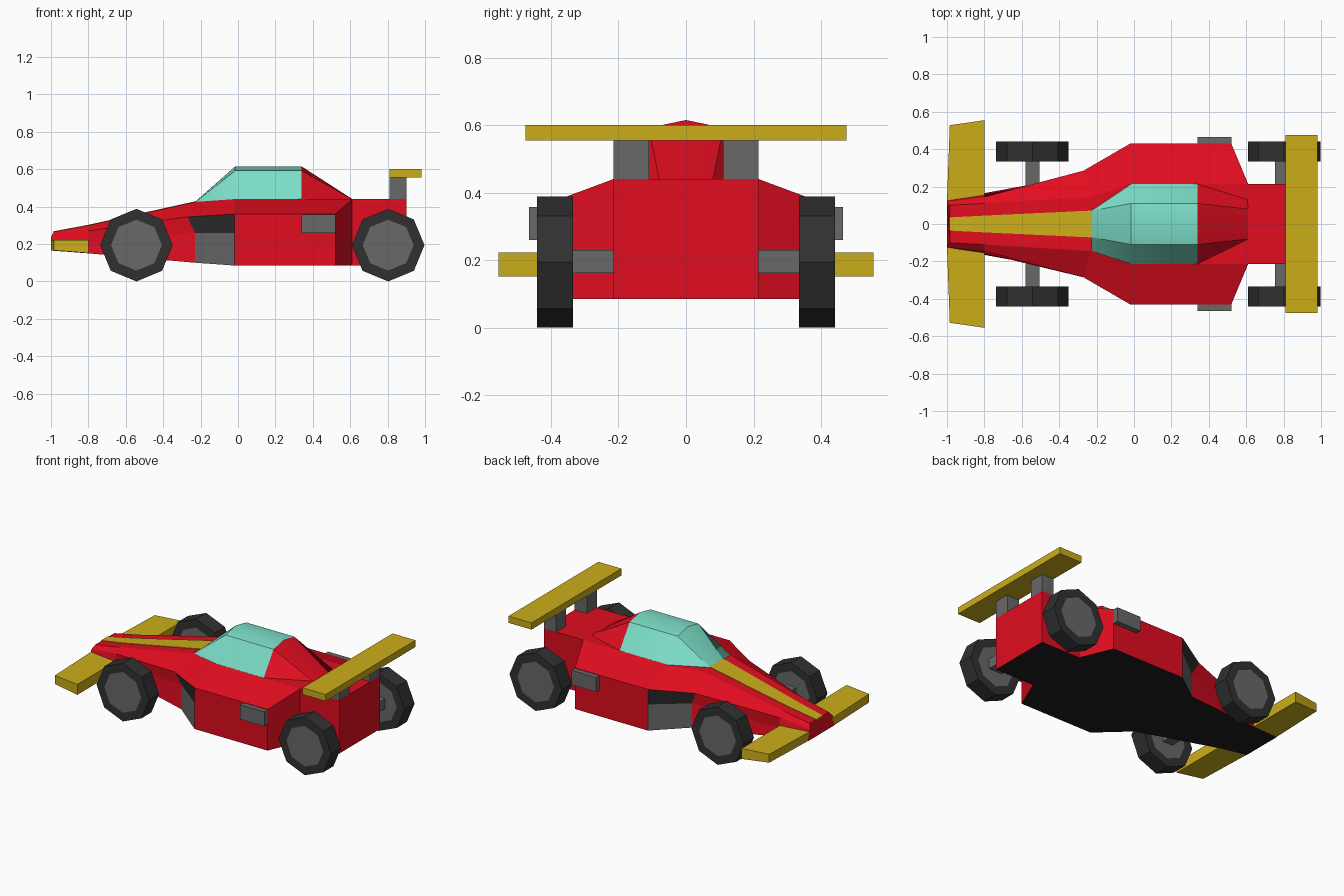
import bpy, bmesh, math
from mathutils import Matrix

if "Cube" in bpy.data.objects:
    bpy.data.objects.remove(bpy.data.objects["Cube"])


def material(name, rgb):
    m = bpy.data.materials.new(name)
    m.diffuse_color = (*rgb, 1)
    m.use_nodes = True
    m.node_tree.nodes["Principled BSDF"].inputs["Base Color"].default_value = m.diffuse_color
    return m


RED = material("red", (0.75, 0.004, 0.014))
YELLOW = material("yellow", (0.60, 0.42, 0.01))
TEAL = material("teal", (0.2, 0.73, 0.57))
BLACK = material("black", (0.012, 0.012, 0.012))
RUBBER = material("rubber", (0.03, 0.03, 0.03))
GREY = material("dark_grey", (0.14, 0.14, 0.14))


def finish(name, bm, mats, smooth=None):
    bmesh.ops.remove_doubles(bm, verts=bm.verts, dist=1e-4)
    bmesh.ops.recalc_face_normals(bm, faces=bm.faces)
    me = bpy.data.meshes.new(name)
    bm.to_mesh(me)
    bm.free()
    for m in mats:
        me.materials.append(m)
    ob = bpy.data.objects.new(name, me)
    bpy.context.collection.objects.link(ob)
    if smooth:
        bpy.ops.object.select_all(action='DESELECT')
        bpy.context.view_layer.objects.active = ob
        ob.select_set(True)
        bpy.ops.object.shade_smooth_by_angle(angle=math.radians(smooth))
    return ob


def loft(name, rows, mats, pick=lambda r, k: 0, smooth=None):
    """Skin half cross-sections (top to bottom), mirrored in y."""
    bm = bmesh.new()
    rings = []
    for row in rows:
        pts = list(row) + [(x, -y, z) for x, y, z in reversed(row)]
        rings.append([bm.verts.new(p) for p in pts])
    n = len(rings[0])
    for r in range(len(rings) - 1):
        for k in range(n):
            a, b = rings[r], rings[r + 1]
            j = (k + 1) % n
            f = bm.faces.new((a[k], a[j], b[j], b[k]))
            f.material_index = pick(r, k)
    bm.faces.new(rings[0])
    bm.faces.new(rings[-1])
    return finish(name, bm, mats, smooth)


def prism(name, outline, z_top, z_bottoms, mat):
    bm = bmesh.new()
    top = [bm.verts.new((x, y, z_top)) for x, y in outline]
    low = [bm.verts.new((x, y, z)) for (x, y), z in zip(outline, z_bottoms)]
    bm.faces.new(top)
    bm.faces.new(low)
    for i in range(len(top)):
        j = (i + 1) % len(top)
        bm.faces.new((top[i], top[j], low[j], low[i]))
    return finish(name, bm, [mat])


def box(name, x0, x1, y0, y1, z0, z1, mat):
    return prism(name, [(x0, y0), (x1, y0), (x1, y1), (x0, y1)], z1, [z0] * 4, mat)


# Body: deck edge, shoulder, mid wall, floor edge at each station
body = [
    [(-.985, .10, .265), (-1, .12, .238), (-1, .13, .20), (-1, .14, .165)],
    [(-.80, .11, .30), (-.80, .145, .27), (-.80, .157, .21), (-.80, .165, .15)],
    [(-.23, .145, .425), (-.27, .285, .345), (-.23, .265, .26), (-.23, .27, .10)],
    [(-.02, .215, .44), (-.02, .43, .36), (-.02, .43, .26), (-.02, .43, .085)],
    [(.52, .215, .44), (.52, .43, .36), (.52, .43, .26), (.52, .43, .085)],
    [(.61, .215, .44), (.61, .215, .44), (.61, .215, .26), (.61, .215, .085)],
    [(.90, .215, .44), (.90, .215, .44), (.90, .215, .26), (.90, .215, .085)],
]


def body_material(r, k):
    if k == 3:
        return 1                      # floor
    if r == 2 and k in (1, 5):
        return 2                      # intake lip
    if r == 2 and k in (2, 4):
        return 3                      # intake panel
    return 0


loft("body", body, [RED, BLACK, RUBBER, GREY], body_material)

# Cockpit canopy with the rear fairing behind it
hoop = lambda x: [(x, 0, .615), (x, .11, .592), (x, .215, .438)]
loft("canopy", [[(-.23, 0, .425), (-.23, .07, .424), (-.23, .145, .423)],
                hoop(-.015), hoop(.34)], [TEAL], smooth=30)
loft("rear_fairing", [hoop(.34), [(.61, 0, .441), (.61, .08, .44), (.61, .13, .438)]],
     [RED], smooth=30)

# Nose stripe
loft("nose_stripe", [[(x, y, z + .003), (x, y, z - .01)] for x, y, z in
                     ((-.987, .035, .265), (-.80, .045, .30), (-.225, .072, .426))], [YELLOW])

# Rear wing
box("rear_wing", .81, .98, -.475, .475, .555, .60, YELLOW)

# Mirrored parts
for s, side in ((-1, "right"), (1, "left")):
    prism("front_wing_" + side,
          [(-1, s * .12), (-.985, s * .528), (-.80, s * .555), (-.80, s * .15)],
          .222, [.166, .166, .152, .152], YELLOW)
    box("wing_strut_" + side, .81, .90, s * .11, s * .215, .44, .557, GREY)
    box("exhaust_" + side, .34, .52, s * .38, s * .465, .26, .357, GREY)
    for end, x, half in (("front", -.543, .037), ("rear", .803, .05)):
        box(f"{end}_axle_{side}", x - half, x + half, s * .15, s * .35, .162, .23, GREY)
        # Eight-sided wheel with grey hub discs
        bm = bmesh.new()
        bmesh.ops.create_cone(bm, cap_ends=True, segments=8, radius1=.194, radius2=.194, depth=.106,
                              matrix=Matrix.Translation((x, s * .388, .194))
                              @ Matrix.Rotation(math.pi / 2, 4, 'X'))
        # corner of the octagon points straight up
        caps = [f for f in bm.faces if len(f.verts) == 8]
        bmesh.ops.inset_individual(bm, faces=caps, thickness=.058)
        for f in caps:
            f.material_index = 1
        finish(f"{end}_wheel_{side}", bm, [RUBBER, GREY])
